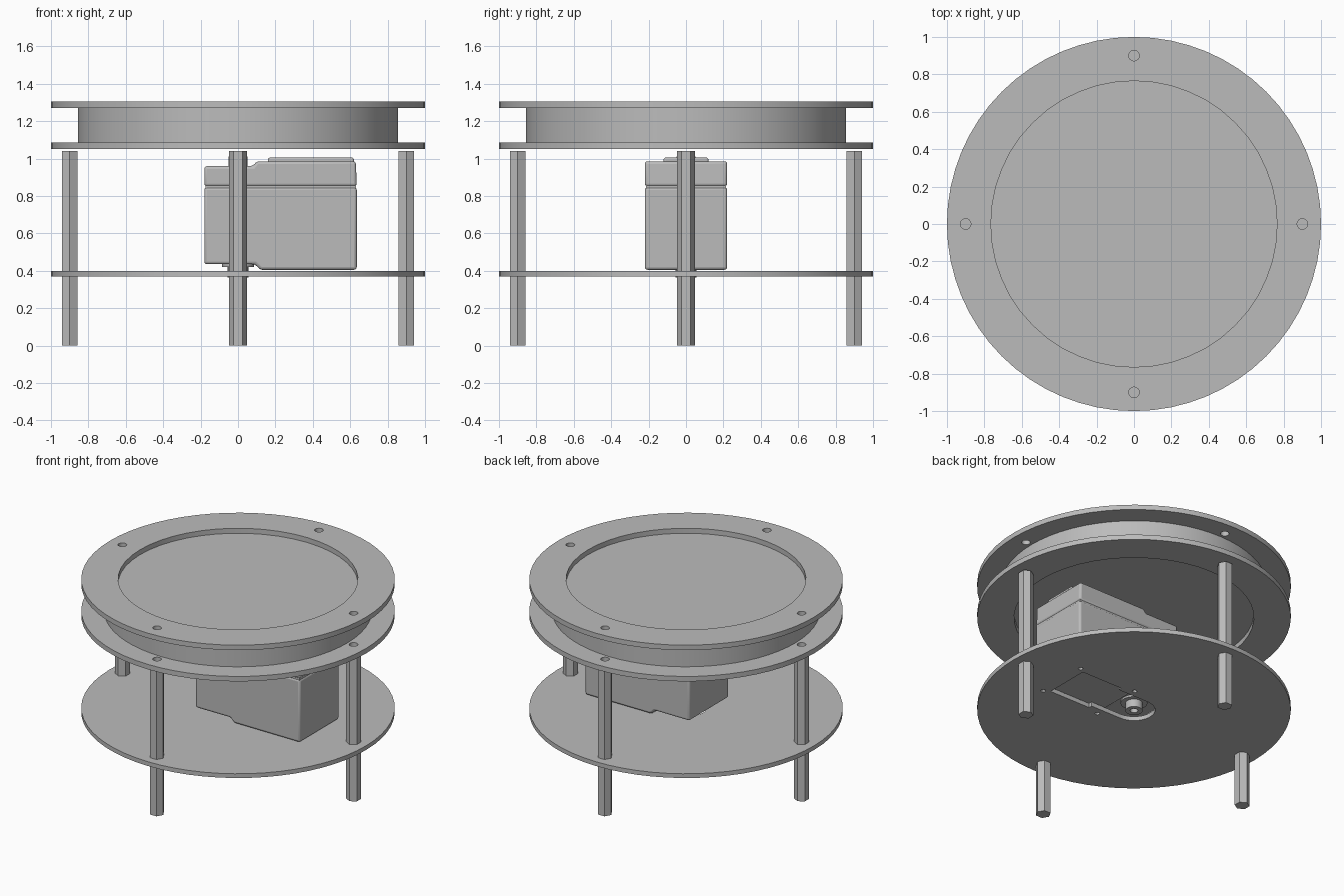
import bpy, bmesh
from math import cos, sin, pi, radians

cube = bpy.data.objects.get("Cube")
if cube:
    bpy.data.objects.remove(cube, do_unlink=True)

grey = bpy.data.materials.new("plain grey")
grey.use_nodes = True
grey.diffuse_color = (0.5, 0.5, 0.5, 1)
grey.node_tree.nodes["Principled BSDF"].inputs["Base Color"].default_value = (0.5, 0.5, 0.5, 1)


def select_only(obj):
    bpy.ops.object.select_all(action='DESELECT')
    obj.select_set(True)
    bpy.context.view_layer.objects.active = obj


def finish(obj, bevel=0):
    obj.data.materials.clear()
    obj.data.materials.append(grey)
    if bevel:
        mod = obj.modifiers.new("rounded edges", 'BEVEL')
        mod.width, mod.segments, mod.limit_method = bevel, 3, 'ANGLE'
        mod.angle_limit = radians(40)
    select_only(obj)
    bpy.ops.object.shade_smooth_by_angle(angle=radians(30))
    return obj


def circle(x, y, r, n=24, start=0.0, sweep=2 * pi):
    full = sweep > 6.2
    steps = n if full else n - 1
    return [(x + r * cos(start + sweep * i / steps), y + r * sin(start + sweep * i / steps))
            for i in range(n)]


def sheet(name, outlines, z0, z1):
    """Flat sheet: first outline is the rim, the others are holes."""
    curve = bpy.data.curves.new(name, 'CURVE')
    curve.dimensions, curve.fill_mode = '2D', 'BOTH'
    curve.extrude = (z1 - z0) / 2
    for pts in outlines:
        spline = curve.splines.new('POLY')
        spline.points.add(len(pts) - 1)
        for p, (x, y) in zip(spline.points, pts):
            p.co = (x, y, 0, 1)
        spline.use_cyclic_u = True
    obj = bpy.data.objects.new(name, curve)
    bpy.context.collection.objects.link(obj)
    obj.location.z = (z0 + z1) / 2
    select_only(obj)
    bpy.ops.object.convert(target='MESH')
    obj = bpy.context.object
    bm = bmesh.new()
    bm.from_mesh(obj.data)
    bmesh.ops.remove_doubles(bm, verts=bm.verts, dist=0.0001)
    bmesh.ops.recalc_face_normals(bm, faces=bm.faces)
    bm.to_mesh(obj.data)
    bm.free()
    return finish(obj)


def cylinder(name, x, y, z0, z1, r, n=48, turn=0.0):
    bpy.ops.mesh.primitive_cylinder_add(vertices=n, radius=r, depth=z1 - z0,
                                        location=(x, y, (z0 + z1) / 2), rotation=(0, 0, turn))
    obj = bpy.context.object
    obj.name = name
    return finish(obj)


def extruded_case(name, profile, half_width, bevel):
    """Side profile in x and z, pushed out along y."""
    bm = bmesh.new()
    face = bm.faces.new([bm.verts.new((x, -half_width, z)) for x, z in profile])
    out = bmesh.ops.extrude_face_region(bm, geom=[face])
    verts = [v for v in out["geom"] if isinstance(v, bmesh.types.BMVert)]
    bmesh.ops.translate(bm, verts=verts, vec=(0, 2 * half_width, 0))
    bmesh.ops.recalc_face_normals(bm, faces=bm.faces)
    mesh = bpy.data.meshes.new(name)
    bm.to_mesh(mesh)
    bm.free()
    obj = bpy.data.objects.new(name, mesh)
    bpy.context.collection.objects.link(obj)
    return finish(obj, bevel)


def box(name, x0, x1, half_width, z0, z1, bevel):
    return extruded_case(name, [(x0, z0), (x1, z0), (x1, z1), (x0, z1)], half_width, bevel)


# Drum with a flange ring on each side
compass = [(0.9 * cos(i * pi / 2), 0.9 * sin(i * pi / 2)) for i in range(4)]
bolt_holes = [circle(x, y, 0.028) for x, y in compass]
ring = [circle(0, 0, 1, 64), circle(0, 0, 0.765, 48)] + bolt_holes
sheet("lower_flange", ring, 1.05, 1.085)
sheet("upper_flange", ring, 1.27, 1.305)
cylinder("drum", 0, 0, 1.085, 1.27, 0.855, 64)

# Base plate with motor slot and small mounting holes
slot = circle(0, 0, 0.135, 16, pi / 2, pi)
slot += [(0.24, -0.135), (0.24, -0.16), (0.56, -0.16), (0.56, 0.16), (0.24, 0.16), (0.24, 0.135)]
mounts = [circle(x, y, 0.016, 12) for x in (0.15, 0.6) for y in (-0.185, 0.185)]
sheet("base_plate", [circle(0, 0, 1, 64), slot] + mounts, 0.37, 0.4)

# Hexagonal legs below the plate and spacers above it
for i, (x, y) in enumerate(compass):
    turn = i * pi / 2
    cylinder(f"leg_{i + 1}", x, y, 0, 0.37, 0.048, 6, turn)
    cylinder(f"spacer_{i + 1}", x, y, 0.4, 1.04, 0.048, 6, turn)

# Motor housing in two halves with a fine seam
extruded_case("motor_lower_case",
              [(-0.18, 0.435), (0.09, 0.435), (0.12, 0.405), (0.635, 0.405),
               (0.635, 0.847), (-0.18, 0.847)], 0.22, 0.015)
extruded_case("motor_upper_case",
              [(-0.18, 0.851), (0.635, 0.851), (0.63, 0.985), (0.1, 0.985),
               (0.08, 0.96), (-0.18, 0.96)], 0.22, 0.015)
box("motor_seam", -0.175, 0.63, 0.215, 0.84, 0.86, 0)
box("motor_lid", 0.16, 0.62, 0.12, 0.96, 1.005, 0.012)

# Output shaft below and idler hub above
cylinder("shaft_collar", 0, 0, 0.42, 0.44, 0.085, 32)
sheet("output_shaft", [circle(0, 0, 0.055), circle(0, 0, 0.025)], 0.365, 0.43)
cylinder("idler_hub", 0, 0, 0.95, 1.01, 0.052, 32)
